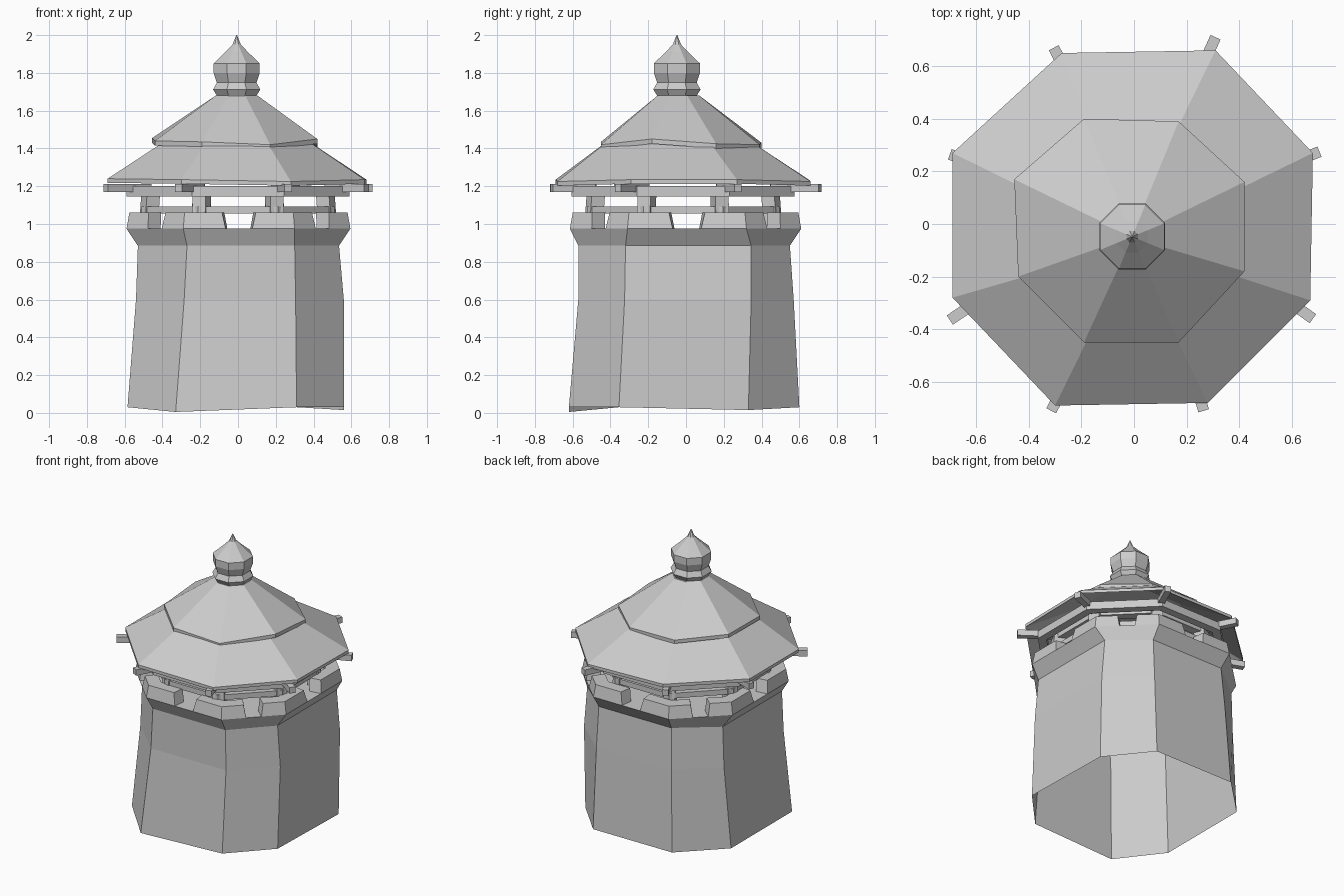
import bpy, bmesh, math
from mathutils import Vector

if "Cube" in bpy.data.objects:
    bpy.data.objects.remove(bpy.data.objects["Cube"])

T = math.tan(math.pi / 8)


def mesh(name, verts, faces):
    bm = bmesh.new()
    vs = [bm.verts.new(v) for v in verts]
    for f in faces:
        bm.faces.new([vs[i] for i in f])
    bmesh.ops.recalc_face_normals(bm, faces=bm.faces)
    me = bpy.data.meshes.new(name)
    bm.to_mesh(me)
    bm.free()
    ob = bpy.data.objects.new(name, me)
    bpy.context.collection.objects.link(ob)
    return ob


def ring(x0, x1, y0, y1, a0, a1, b0, b1, z):
    """Eight-sided ring: extents x/y, corner positions a (along x) and b (along y)."""
    return [Vector((x, y, z)) for x, y in ((x1, b0), (x1, b1), (a1, y1), (a0, y1),
                                           (x0, b1), (x0, b0), (a0, y0), (a1, y0))]


def octo(r, z, cx=0.0, cy=-0.015):
    t = r * T
    return ring(cx - r, cx + r, cy - r, cy + r, cx - t, cx + t, cy - t, cy + t, z)


def loft(name, rings, bottom=True, top=True, closed=False):
    n, m = len(rings[0]), len(rings)
    faces = []
    for k in range(m if closed else m - 1):
        a, b = k * n, ((k + 1) % m) * n
        faces += [(a + i, a + (i + 1) % n, b + (i + 1) % n, b + i) for i in range(n)]
    if bottom and not closed:
        faces.append(tuple(range(n))[::-1])
    if top and not closed:
        faces.append(tuple(range((m - 1) * n, m * n)))
    return mesh(name, [v for r in rings for v in r], faces)


def frame(name, r_out, r_in, z0, z1):
    return loft(name, [octo(r_out, z0), octo(r_out, z1), octo(r_in, z1), octo(r_in, z0)], closed=True)


def beam(name, p, q, w, h):
    """Square bar from p to q."""
    p, q = Vector(p), Vector(q)
    d = (q - p).normalized()
    ref = Vector((0, 0, 1)) if abs(d.z) < 0.9 else Vector((-p.y, p.x, 0)).normalized()
    s = d.cross(ref).normalized() * w / 2
    u = s.cross(d).normalized() * h / 2
    return loft(name, [[c + s + u, c - s + u, c - s - u, c + s - u] for c in (p, q)])


# Tower body: open underneath, flared collar and deck on top
base = ring(-.585, .56, -.62, .6, -.31, .31, -.355, .33, .03)
base[6].z, base[1].z = .005, .015
base[6].x = -.33
outer = ring(-.59, .595, -.615, .61, -.29, .30, -.31, .32, .975)
loft("tower_body", [
    base,
    ring(-.54, .56, -.57, .57, -.285, .305, -.325, .345, .6),
    ring(-.53, .535, -.57, .55, -.27, .30, -.32, .345, .885),
    outer], bottom=False)

# Parapet: one block around each corner, leaving a notch mid-side
for i in range(8):
    rows = []
    for scale, dz, gap in ((1.0, 0, .38), (.975, .085, .345)):
        o = [Vector((v.x * scale, v.y * scale, v.z + dz)) for v in outer]
        n = [Vector((v.x * scale * .86, v.y * scale * .86, v.z + dz)) for v in outer]
        row = []
        for r in (o, n):
            pts = [r[i].lerp(r[i - 1], gap), r[i], r[i].lerp(r[(i + 1) % 8], gap)]
            row += pts if r is o else pts[::-1]
        rows.append(row)
    loft(f"parapet_block_{i}", rows)

# Low rail, posts and eave beams between deck and roof
frame("deck_rail", .51, .45, 1.055, 1.092)
for i, (p, q) in enumerate(zip(octo(.475, .98), octo(.46, 1.19))):
    beam(f"post_{i}", p, q, .075, .075)
frame("eave_beams", .59, .535, 1.145, 1.2)
frame("post_plate", .49, .43, 1.155, 1.2)

# Rafters poking out beyond the eaves
ends = [(.705, .275), (.31, .71), (-.305, .67), (-.70, .265),
        (-.70, -.365), (-.315, -.71), (.265, -.71), (.68, -.36)]
starts = [octo(.47, 1.19)[k] for k in (1, 2, 3, 4, 5, 6, 7, 0)]
for i, (s, e) in enumerate(zip(starts, ends)):
    beam(f"rafter_{i}", s, (*e, 1.19), .042, .042)


def roof(name, edge, thick, inner, z_under, top, z_top):
    """Thin conical shell over an uneven eight-cornered eave."""
    up = [Vector(v) for v in edge]
    low = [v - Vector((0, 0, thick)) for v in up]

    def small(r, z):
        o = octo(r, z, -.007, -.04)
        return o[1:] + o[:1]
    return loft(name, [small(inner, z_under), low, up, small(top, z_top)])


# Two-tier roof
roof("lower_roof", [(.68, .27, 1.235), (.31, .66, 1.225), (-.275, .65, 1.235), (-.69, .27, 1.24),
                    (-.69, -.28, 1.24), (-.30, -.69, 1.235), (.28, -.68, 1.225), (.67, -.29, 1.235)],
     .022, .33, 1.43, .34, 1.465)
roof("upper_roof", [(.42, .16, 1.425), (.17, .39, 1.42), (-.19, .40, 1.43), (-.455, .17, 1.455),
                    (-.44, -.20, 1.44), (-.19, -.45, 1.435), (.17, -.45, 1.42), (.42, -.18, 1.45)],
     .025, .10, 1.64, .11, 1.68)

# Turned finial
profile = [(.105, 1.665), (.105, 1.68), (.125, 1.712), (.105, 1.748), (.122, 1.80),
           (.122, 1.85), (.06, 1.91), (.022, 1.95), (.002, 2.0)]
loft("finial", [octo(r, z, -.007, -.048) for r, z in profile])
